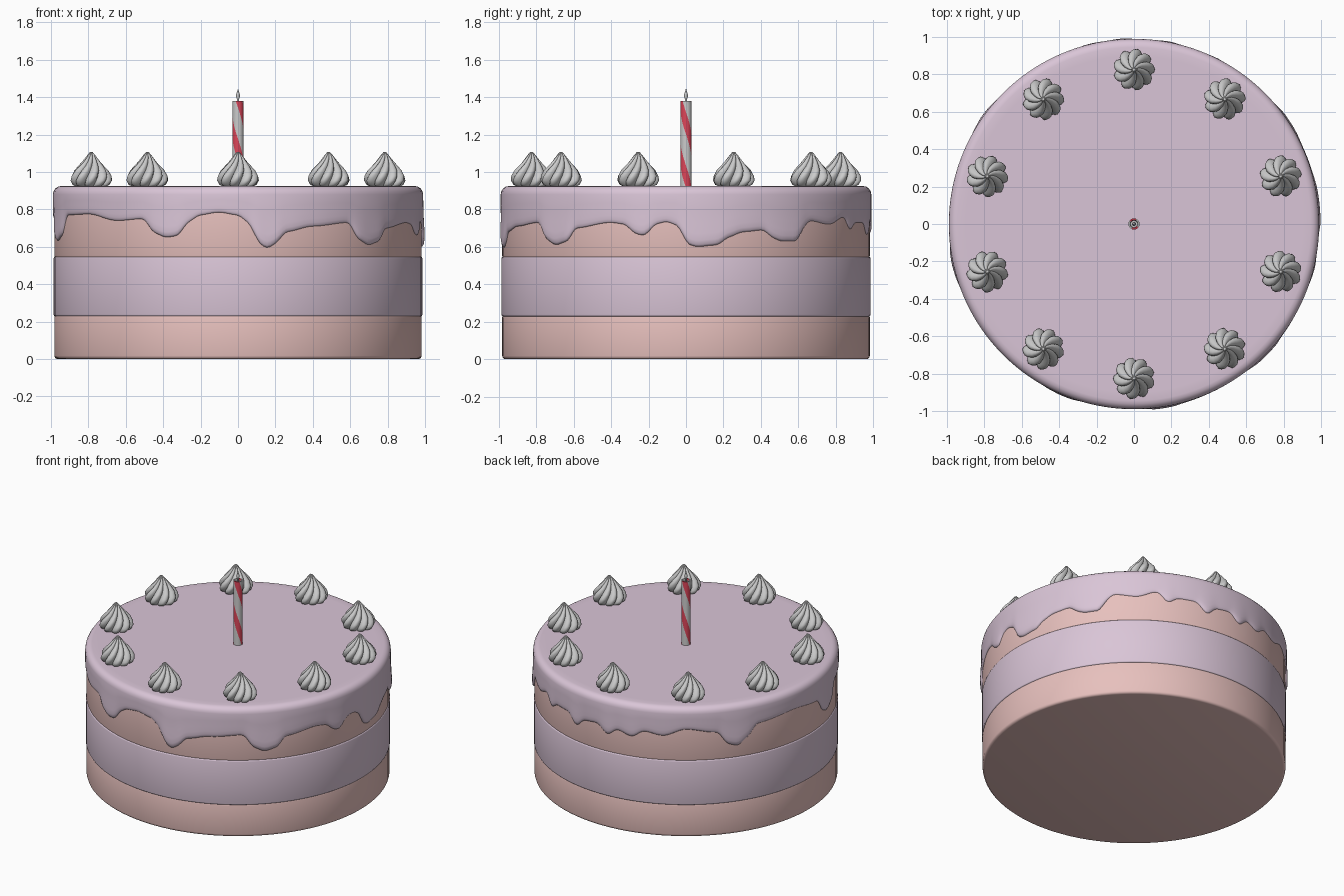
import bpy, bmesh, math
from math import sin, cos, pi, radians

if "Cube" in bpy.data.objects:
    bpy.data.objects.remove(bpy.data.objects["Cube"])


def material(name, rgb):
    m = bpy.data.materials.new(name)
    m.diffuse_color = (*rgb, 1)
    m.use_nodes = True
    m.node_tree.nodes["Principled BSDF"].inputs["Base Color"].default_value = m.diffuse_color
    return m


SPONGE = material("sponge_pink", (0.80, 0.53, 0.51))
ICING = material("icing_lilac", (0.70, 0.56, 0.68))
RED = material("candle_red", (0.72, 0.06, 0.10))
WAX = material("candle_wax", (0.6, 0.6, 0.6))


def loft(name, rows, mats=(), angle=40, face_mat=None):
    """Skin closed rings of points into a solid, capping both ends."""
    bm = bmesh.new()
    rings = [[bm.verts.new(p) for p in row] for row in rows]
    n = len(rings[0])
    for a, b in zip(rings, rings[1:]):
        for i in range(n):
            j = (i + 1) % n
            f = bm.faces.new((a[i], a[j], b[j], b[i]))
            if face_mat:
                f.material_index = face_mat(i)
    bm.faces.new(rings[0][::-1])
    bm.faces.new(rings[-1])
    bmesh.ops.recalc_face_normals(bm, faces=bm.faces)
    me = bpy.data.meshes.new(name)
    bm.to_mesh(me)
    bm.free()
    for m in mats:
        me.materials.append(m)
    ob = bpy.data.objects.new(name, me)
    bpy.context.collection.objects.link(ob)
    bpy.ops.object.select_all(action='DESELECT')
    ob.select_set(True)
    bpy.context.view_layer.objects.active = ob
    bpy.ops.object.shade_smooth_by_angle(angle=radians(angle))
    return ob


def ring(r, z, n):
    return [(r * cos(2 * pi * i / n), r * sin(2 * pi * i / n), z) for i in range(n)]


def disc(name, r, z0, z1, mat, b=0.018):
    """Round layer with softened rims."""
    prof = [(r - b + b * sin(t), z0 + b - b * cos(t)) for t in (0, pi / 6, pi / 3, pi / 2)]
    prof += [(r - b + b * cos(t), z1 - b + b * sin(t)) for t in (0, pi / 6, pi / 3, pi / 2)]
    return loft(name, [ring(q, z, 96) for q, z in prof], [mat])


# Cake layers
disc("bottom_sponge", 0.982, 0.0, 0.24, SPONGE)
disc("cream_filling", 0.986, 0.228, 0.548, ICING, 0.01)
disc("top_sponge", 0.982, 0.535, 0.90, SPONGE)

# Lower edge of the icing: (angle in degrees, height)
EDGE = [(-168, .63), (-163, .66), (-158, .77), (-144, .775), (-131, .74), (-121, .75),
        (-117, .675), (-113, .65), (-109, .66), (-106, .73), (-102, .77), (-96, .785),
        (-90, .77), (-86, .72), (-84, .63), (-81, .59), (-78, .62), (-75, .68),
        (-66, .71), (-53, .73), (-49, .64), (-45, .61), (-40, .63), (-37, .70),
        (-24, .73), (-19, .72), (-17, .68), (-14, .66), (-12, .67), (-10, .72),
        (-6, .735), (-2, .71), (0, .62), (3, .60), (10, .61), (13, .65), (18, .68),
        (25, .69), (28, .65), (31, .63), (37, .63), (39, .69), (42, .74), (51, .72),
        (59, .76), (63, .69), (67, .73), (74, .73), (79, .66), (83, .72), (89, .73),
        (94, .67), (98, .72), (104, .69), (109, .74), (116, .72), (125, .77),
        (137, .74), (141, .65), (145, .63), (149, .68), (153, .76), (170, .78),
        (185, .75), (189, .65), (192, .63)]


def edge_height(deg):
    for (a, za), (b, zb) in zip(EDGE, EDGE[1:]):
        if a <= deg <= b:
            t = (deg - a) / (b - a)
            return za + (zb - za) * t * t * (3 - 2 * t)


# Poured icing: flat top, rounded shoulder, drips that swell towards their tips
N = 360
heights = [edge_height(-168 + 360 * i / N) for i in range(N)]
heights = [sum(heights[(i + k) % N] for k in (-1, 0, 1)) / 3 for i in range(N)]
rows = [ring(0.3, 0.925, N), ring(0.90, 0.925, N)]
rows += [ring(0.945 + 0.045 * sin(t), 0.88 + 0.045 * cos(t), N)
         for t in (0, pi / 8, pi / 4, 3 * pi / 8, pi / 2)]
# (fraction of the way down, thickness fraction)
for s, w in [(.3, 1), (.55, 1), (.75, 1), (.88, .92), (.96, .7), (1, .35), (1, -.4)]:
    row = []
    for i, h in enumerate(heights):
        swell = max(0, min(1, (0.72 - h) / 0.09)) * s * s
        r = 0.978 + (0.012 + 0.012 * swell) * w
        z = 0.88 + (h - 0.88) * s
        row.append((r * cos(2 * pi * i / N), r * sin(2 * pi * i / N), z))
    rows.append(row)
icing = loft("icing", rows, [ICING], 60)
icing.rotation_euler.z = radians(-168)

# Piped cream swirls around the rim
SWIRL = [(.075, 0), (.1, .012), (.112, .035), (.108, .06), (.092, .088), (.07, .112),
         (.05, .134), (.034, .154), (.02, .172), (.008, .186)]
LOBES, M = 9, 72


def swirl(name, x, y, spin):
    rows = []
    for r, z in SWIRL:
        row = []
        for i in range(M):
            a = 2 * pi * i / M
            q = r * (0.74 + 0.26 * abs(sin(LOBES * a / 2)) ** 0.8)
            b = a + spin + 5.5 * z
            row.append((x + q * cos(b), y + q * sin(b), 0.92 + z))
        rows.append(row)
    loft(name, rows, angle=50)


for k in range(10):
    a = radians(90 + 36 * k)
    swirl(f"cream_swirl_{k + 1}", 0.825 * cos(a), 0.825 * sin(a), a)

# Candle with a spiral stripe, hollowed at the top
rows = []
for k in range(25):
    z = 0.915 + 0.465 * k / 24
    rows.append([(0.03 * cos(a), 0.03 * sin(a), z)
                 for a in (2 * pi * i / 24 - (z - .915) * 11 for i in range(24))])
rows += [[(x * s, y * s, z - d) for x, y, z in rows[-1]] for s, d in ((.75, 0), (.6, .012))]
loft("candle", rows, [WAX, RED], 40, lambda i: int(i % 12 < 5))

# Wick
loft("wick", [ring(r, z, 12) for r, z in
              [(.006, 1.36), (.006, 1.39), (.011, 1.405), (.008, 1.42), (.001, 1.443)]])
